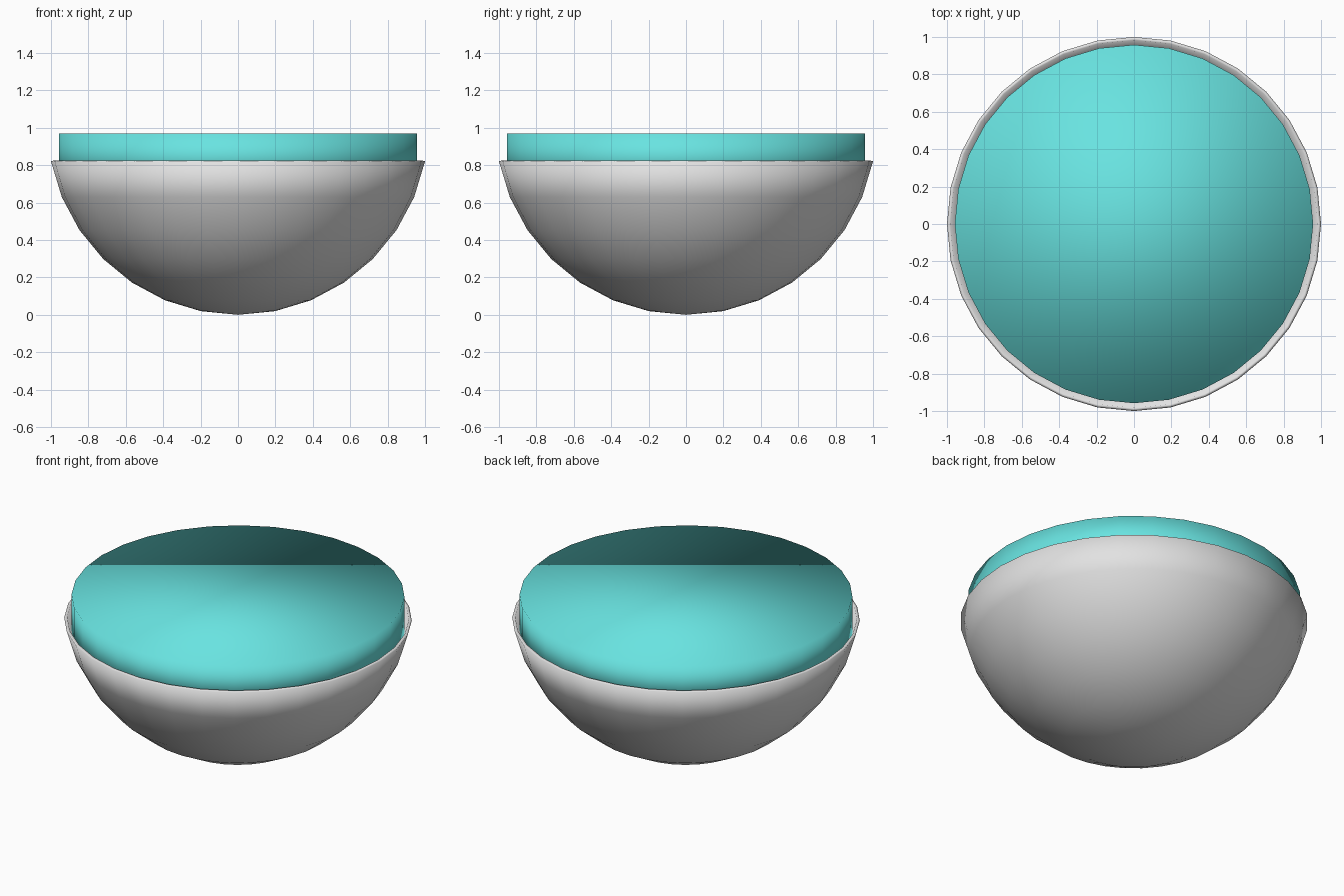
import bpy
import bmesh

if "Cube" in bpy.data.objects:
    bpy.data.objects.remove(bpy.data.objects["Cube"], do_unlink=True)

SEGMENTS = 32
SPHERE_R = 1.0196   # gives a rim radius of 1 one ring below the equator
FILL_R, FILL_BOTTOM, FILL_TOP = 0.958, 0.72, 0.97


def make_material(name, rgb):
    mat = bpy.data.materials.new(name)
    mat.use_nodes = True
    mat.diffuse_color = (*rgb, 1)
    shader = next(n for n in mat.node_tree.nodes if n.type == 'BSDF_PRINCIPLED')
    shader.inputs["Base Color"].default_value = (*rgb, 1)
    return mat


def finish(name, bm, mat):
    mesh = bpy.data.meshes.new(name)
    for face in bm.faces:
        face.smooth = True
    bm.to_mesh(mesh)
    bm.free()
    mesh.materials.append(mat)
    obj = bpy.data.objects.new(name, mesh)
    bpy.context.collection.objects.link(obj)
    return obj


# Bowl: lower part of a sphere, given a thin wall
bm = bmesh.new()
bmesh.ops.create_uvsphere(bm, u_segments=SEGMENTS, v_segments=16, radius=SPHERE_R)
upper = [v for v in bm.verts if v.co.z > -0.1]
bmesh.ops.delete(bm, geom=upper, context='VERTS')
bmesh.ops.translate(bm, verts=bm.verts, vec=(0, 0, SPHERE_R))
bowl = finish("bowl", bm, make_material("light grey", (0.76, 0.76, 0.76)))
wall = bowl.modifiers.new("wall", 'SOLIDIFY')
wall.thickness = 0.018
wall.offset = -1

# Filling: a flat disc, softly shaded across its rim
bm = bmesh.new()
bmesh.ops.create_cone(bm, cap_ends=True, cap_tris=False, segments=SEGMENTS,
                      radius1=FILL_R, radius2=FILL_R, depth=FILL_TOP - FILL_BOTTOM)
bmesh.ops.translate(bm, verts=bm.verts, vec=(0, 0, (FILL_TOP + FILL_BOTTOM) / 2))
finish("filling", bm, make_material("turquoise", (0.14, 0.77, 0.75)))
